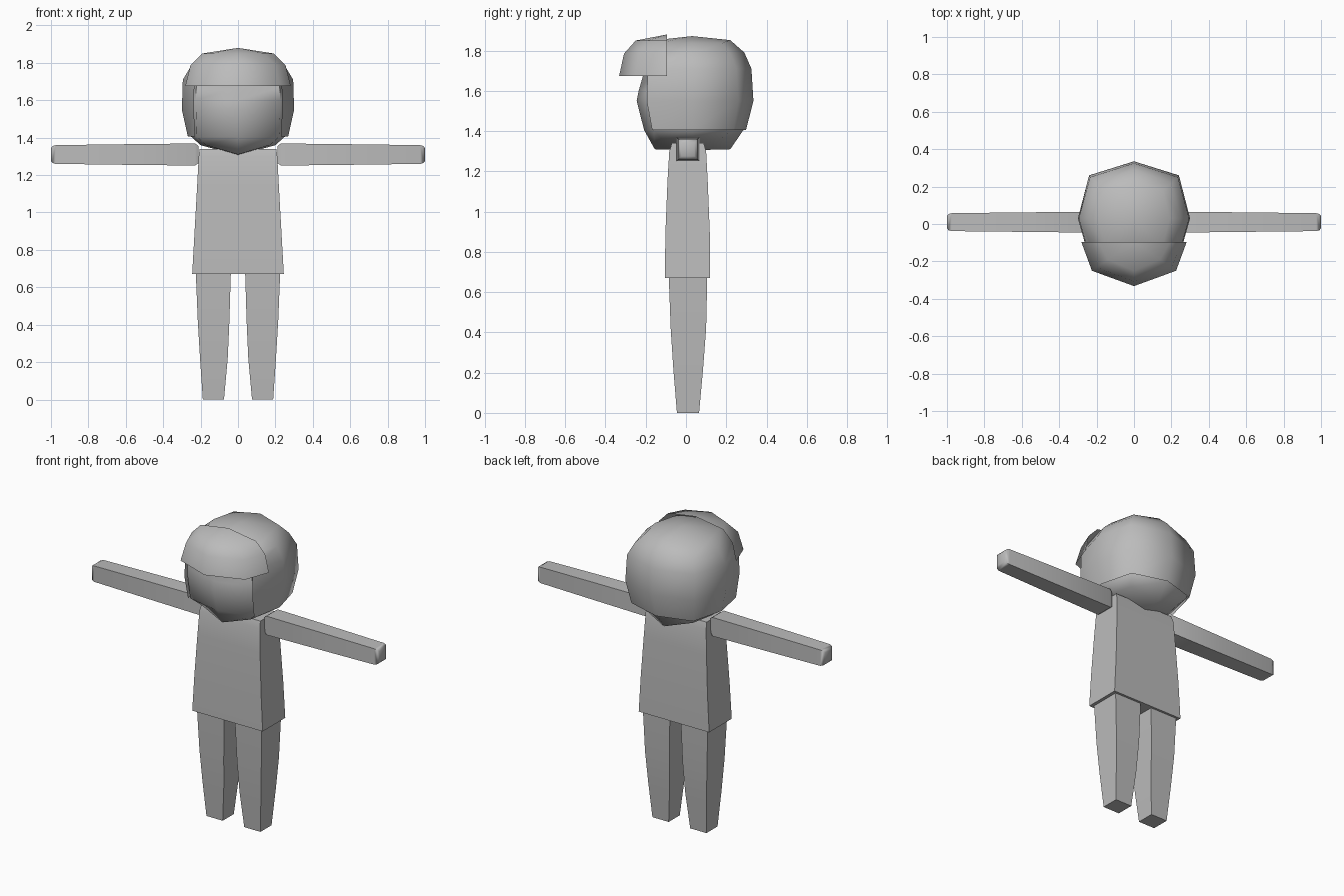
import bpy, bmesh, math

if "Cube" in bpy.data.objects:
    bpy.data.objects.remove(bpy.data.objects["Cube"])

grey = bpy.data.materials.new("plain grey")
grey.diffuse_color = (0.5, 0.5, 0.5, 1)
grey.use_nodes = True
grey.node_tree.nodes["Principled BSDF"].inputs["Base Color"].default_value = grey.diffuse_color


def loft(name, rings, closed=True, bottom=None, top=None, caps=False, drop=None, angle=60):
    """Skin a stack of rings; ends may be apex points or flat caps."""
    bm = bmesh.new()
    rows = [[bm.verts.new(p) for p in r] for r in rings]
    n = len(rows[0])
    steps = n if closed else n - 1
    for a, b in zip(rows, rows[1:]):
        for i in range(steps):
            j = (i + 1) % n
            bm.faces.new((a[i], a[j], b[j], b[i]))
    for apex, row in ((bottom, rows[0]), (top, rows[-1])):
        if apex:
            v = bm.verts.new(apex)
            for i in range(steps):
                f = (row[i], row[(i + 1) % n], v)
                bm.faces.new(f if row is rows[-1] else f[::-1])
    if caps:
        bm.faces.new(rows[0][::-1])
        bm.faces.new(rows[-1])
    if drop:
        gone = [f for f in bm.faces if drop(f.calc_center_median())]
        bmesh.ops.delete(bm, geom=gone, context='FACES')
    bmesh.ops.recalc_face_normals(bm, faces=bm.faces)
    me = bpy.data.meshes.new(name)
    bm.to_mesh(me)
    bm.free()
    ob = bpy.data.objects.new(name, me)
    bpy.context.collection.objects.link(ob)
    me.materials.append(grey)
    bpy.ops.object.select_all(action='DESELECT')
    ob.select_set(True)
    bpy.context.view_layer.objects.active = ob
    bpy.ops.object.shade_smooth_by_angle(angle=math.radians(angle))
    return ob


def oct_ring(z, zs, front, fc, side, bc, back):
    """Eight-point ring: front, front corner, side, back corner, back, mirrored."""
    half = [(fc[0], fc[1], zs), (side, 0.03, zs), (bc[0], bc[1], zs)]
    return ([(0, front, z)] + half + [(0, back, z)]
            + [(-x, y, w) for x, y, w in reversed(half)])


def rect_z(z, x0, x1, y0, y1):
    return [(x0, y0, z), (x1, y0, z), (x1, y1, z), (x0, y1, z)]


# Torso: tapered box, wider at the hem
loft("torso", [rect_z(z, -w, w, y0, y1) for z, w, y0, y1 in (
    (0.67, 0.245, -0.105, 0.12), (0.9, 0.232, -0.102, 0.118),
    (1.15, 0.218, -0.092, 0.108), (1.3, 0.21, -0.083, 0.1),
    (1.34, 0.205, -0.07, 0.088))], caps=True)

# Legs and arms, one of each per side
for s, side in ((1, "left"), (-1, "right")):
    loft(side + "_leg", [rect_z(z, s * a, s * b, y0, y1) for z, a, b, y0, y1 in (
        (0.0, 0.075, 0.188, -0.045, 0.065), (0.22, 0.055, 0.203, -0.063, 0.085),
        (0.42, 0.046, 0.215, -0.076, 0.1), (0.69, 0.038, 0.226, -0.086, 0.106))],
        caps=True)
    arm = []
    for x, hy, hz, cz in ((0.21, 0.045, 0.045, 1.31), (0.23, 0.056, 0.059, 1.31),
                          (0.6, 0.052, 0.055, 1.31), (0.975, 0.048, 0.05, 1.31),
                          (0.992, 0.043, 0.045, 1.31), (1.0, 0.032, 0.034, 1.31)):
        arm.append([(s * x, 0.01 + a * hy, cz + b * hz)
                    for a, b in ((-1, -1), (1, -1), (1, 1), (-1, 1))])
    loft(side + "_arm", arm, caps=True)

# Head with a slightly protruding lower face
loft("head", [oct_ring(*r) for r in (
    (1.31, 1.36, -0.155, (0.17, -0.12), 0.20, (0.17, 0.175), 0.22),
    (1.405, 1.405, -0.208, (0.22, -0.16), 0.25, (0.205, 0.225), 0.285),
    (1.55, 1.55, -0.245, (0.225, -0.18), 0.285, (0.225, 0.245), 0.32),
    (1.60, 1.60, -0.235, (0.225, -0.18), 0.285, (0.225, 0.245), 0.32),
    (1.67, 1.67, -0.215, (0.223, -0.18), 0.28, (0.225, 0.24), 0.315),
    (1.79, 1.78, -0.2, (0.19, -0.165), 0.235, (0.19, 0.21), 0.275))],
    bottom=(0, 0.03, 1.305), top=(0, 0.03, 1.84))

# Hair cap, open over the face
loft("hair", [oct_ring(*r) for r in (
    (1.405, 1.405, -0.21, (0.23, -0.168), 0.268, (0.215, 0.235), 0.298),
    (1.55, 1.55, -0.25, (0.236, -0.195), 0.30, (0.24, 0.26), 0.335),
    (1.71, 1.71, -0.225, (0.233, -0.19), 0.295, (0.235, 0.25), 0.325),
    (1.79, 1.785, -0.215, (0.2, -0.18), 0.25, (0.2, 0.22), 0.29),
    (1.852, 1.838, -0.15, (0.15, -0.13), 0.19, (0.155, 0.18), 0.22))],
    top=(0, 0.03, 1.872), drop=lambda c: c.y < -0.15 and c.z < 1.7)

# Fringe: open shell overhanging the forehead
fringe = []
for z, back, corner, front in ((1.675, 0.282, (0.225, -0.25), -0.332),
                               (1.785, 0.255, (0.2, -0.232), -0.308),
                               (1.85, 0.192, (0.14, -0.19), -0.25)):
    half = [(back, -0.095, z), (corner[0], corner[1], z)]
    fringe.append(half + [(0, front, z)] + [(-x, y, w) for x, y, w in reversed(half)])
loft("fringe", fringe, closed=False, top=(0, -0.095, 1.88))
